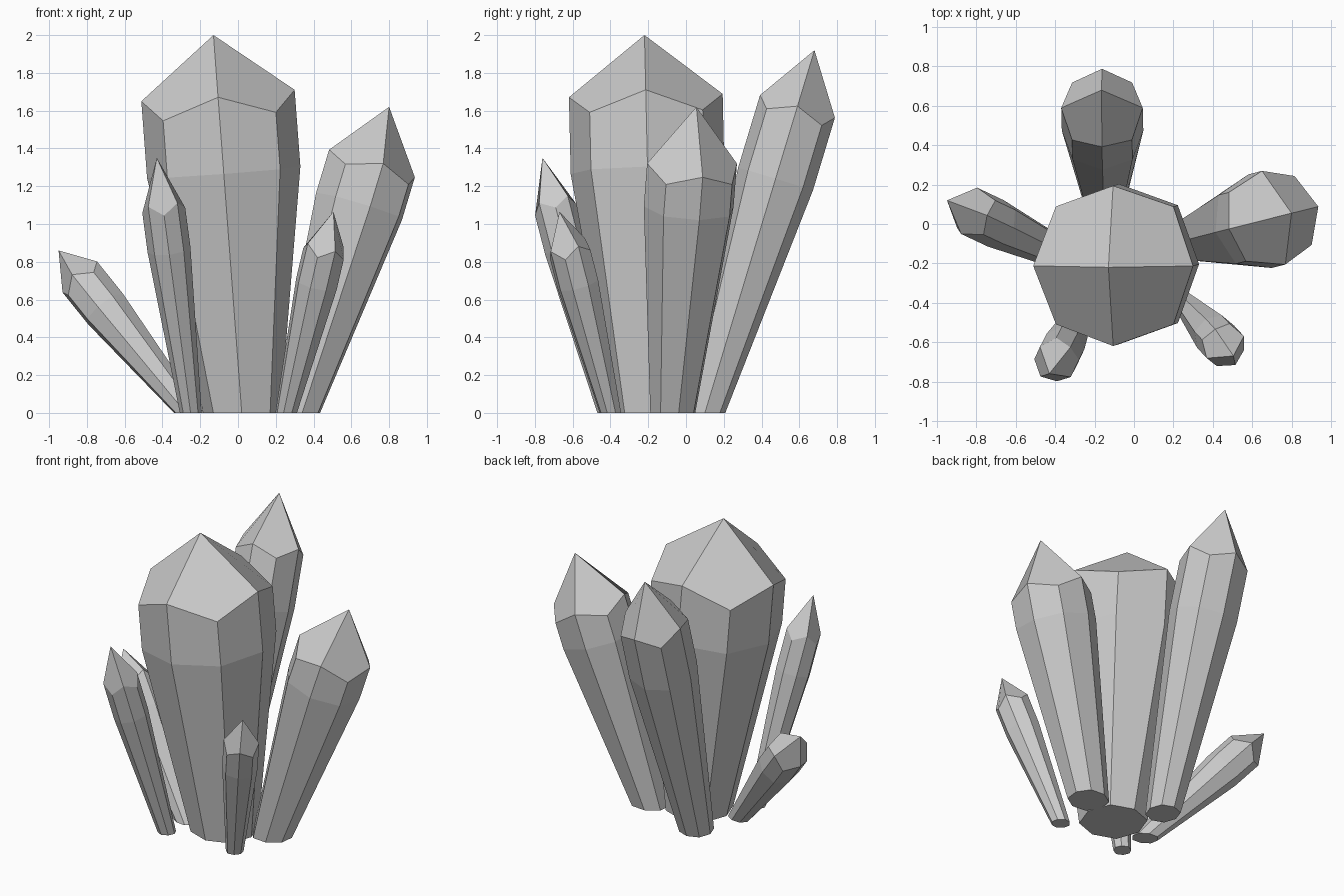
import bpy, bmesh, math
from mathutils import Vector, Matrix

if "Cube" in bpy.data.objects:
    bpy.data.objects.remove(bpy.data.objects["Cube"])


def crystal(name, base, apex, radius, t_mid, t_top, drop, twist):
    """Eight-sided shard: flat base, widest ring, shoulder ring, four-plane tip."""
    base, apex = Vector(base), Vector(apex)
    axis = apex - base
    d = axis.normalized()
    rot = Vector((0, 0, 1)).rotation_difference(d).to_matrix() @ Matrix.Rotation(math.radians(twist), 3, 'Z')
    bm = bmesh.new()

    def ring(t, r, low=0.0, flat=False):
        verts = []
        for i in range(8):
            a = i * math.pi / 4
            rr = r * (1.04 if i % 2 else 1.0)
            p = base + axis * t + rot @ Vector((rr * math.cos(a), rr * math.sin(a), 0))
            if i % 2:
                p -= d * low          # corners of the tip facets sit lower
            if flat:
                p -= d * (p.z / d.z)  # cut level with the ground
            verts.append(bm.verts.new(p))
        return verts

    rings = [ring(0, radius * 0.5, flat=True), ring(t_mid, radius), ring(t_top, radius, drop)]
    bm.faces.new(rings[0][::-1])
    for lo, hi in zip(rings, rings[1:]):
        for i in range(8):
            j = (i + 1) % 8
            bm.faces.new((lo[i], lo[j], hi[j], hi[i]))
    tip = bm.verts.new(apex)
    top = rings[2]
    for i in range(0, 8, 2):
        bm.faces.new((tip, top[i], top[i + 1], top[(i + 2) % 8]))
    bmesh.ops.recalc_face_normals(bm, faces=bm.faces)
    mesh = bpy.data.meshes.new(name)
    bm.to_mesh(mesh)
    bm.free()
    bpy.context.collection.objects.link(bpy.data.objects.new(name, mesh))


# name, base centre, apex, radius, widest ring, shoulder ring, corner drop, twist
crystal("main_crystal", (0.02, -0.175, 0), (-0.13, -0.22, 2.0), 0.407, 0.637, 0.84, 0.105, 0)
crystal("right_crystal", (0.31, -0.07, 0), (0.80, 0.055, 1.62), 0.245, 0.675, 0.815, 0.06, 14)
crystal("back_crystal", (-0.15, 0.10, 0), (-0.165, 0.68, 1.92), 0.207, 0.645, 0.845, 0.06, 0)
crystal("left_crystal", (-0.26, -0.205, 0), (-0.95, 0.12, 0.86), 0.125, 0.64, 0.837, 0.06, -17)
crystal("front_left_crystal", (-0.25, -0.41, 0), (-0.43, -0.76, 1.35), 0.11, 0.64, 0.83, 0.05, 45)
crystal("front_right_crystal", (0.255, -0.40, 0), (0.505, -0.67, 1.065), 0.11, 0.64, 0.835, 0.05, 30)
